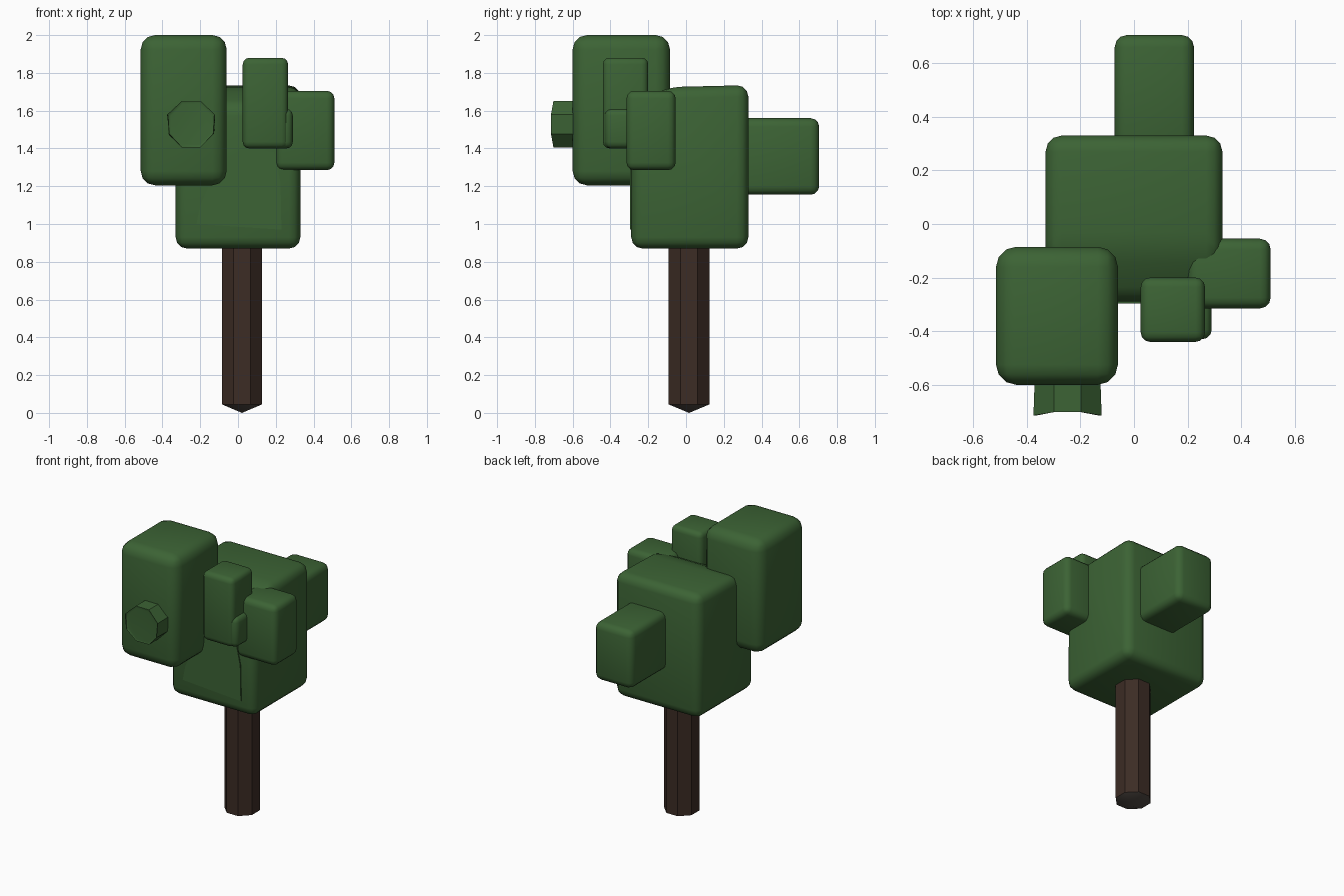
import bpy, bmesh, math
from mathutils import Vector

if "Cube" in bpy.data.objects:
    bpy.data.objects.remove(bpy.data.objects["Cube"])


def mat(name, col):
    m = bpy.data.materials.new(name)
    m.diffuse_color = (*col, 1)
    m.use_nodes = True
    m.node_tree.nodes["Principled BSDF"].inputs["Base Color"].default_value = m.diffuse_color
    return m


LEAF = mat("leaf green", (0.045, 0.125, 0.035))
BARK = mat("dark bark", (0.045, 0.025, 0.018))
CUT = mat("cut wood", (0.085, 0.07, 0.06))


def finish(name, bm, mats):
    bmesh.ops.recalc_face_normals(bm, faces=bm.faces)
    me = bpy.data.meshes.new(name)
    bm.to_mesh(me)
    bm.free()
    ob = bpy.data.objects.new(name, me)
    bpy.context.collection.objects.link(ob)
    for m in mats:
        me.materials.append(m)
    bpy.ops.object.select_all(action='DESELECT')
    ob.select_set(True)
    bpy.context.view_layer.objects.active = ob
    bpy.ops.object.shade_smooth_by_angle(angle=math.radians(32))
    return ob


def bevel(bm, width, edges=None):
    bmesh.ops.bevel(bm, geom=edges or bm.edges[:], offset=width, offset_type='OFFSET',
                    segments=3, profile=0.5, affect='EDGES', clamp_overlap=True)


def box(lo, hi):
    bm = bmesh.new()
    bmesh.ops.create_cube(bm, size=1)
    lo, hi = Vector(lo), Vector(hi)
    for v in bm.verts:
        v.co = Vector([lo[i] + (v.co[i] + 0.5) * (hi[i] - lo[i]) for i in range(3)])
    return bm


# rounded foliage blocks: low corner, high corner, rounding
blocks = {
    "tall_left_foliage": ((-0.515, -0.60, 1.205), (-0.06, -0.085, 2.0), 0.075),
    "right_foliage": ((0.2, -0.315, 1.285), (0.51, -0.055, 1.705), 0.04),
    "front_foliage": ((0.025, -0.44, 1.4), (0.265, -0.2, 1.88), 0.035),
    "front_foliage_step": ((0.06, -0.43, 1.4), (0.29, -0.21, 1.61), 0.035),
    "back_foliage": ((-0.072, 0.27, 1.155), (0.224, 0.705, 1.56), 0.045),
}
for name, (lo, hi, w) in blocks.items():
    bm = box(lo, hi)
    bevel(bm, w)
    finish(name, bm, [LEAF])

# main foliage block, its top sloping down toward the front
bm = bmesh.new()
profile = [(-0.29, 0.87), (0.33, 0.87), (0.33, 1.735), (-0.09, 1.725), (-0.29, 1.63)]
f = bm.faces.new([bm.verts.new((-0.33, y, z)) for y, z in profile])
ext = bmesh.ops.extrude_face_region(bm, geom=[f])
bmesh.ops.translate(bm, vec=(0.66, 0, 0),
                    verts=[g for g in ext['geom'] if isinstance(g, bmesh.types.BMVert)])
bmesh.ops.recalc_face_normals(bm, faces=bm.faces)
bevel(bm, 0.06)
finish("main_foliage", bm, [LEAF])

# faint raised panel on the front of the main block
bm = bmesh.new()
pts = [(-0.22, 1.0), (0.23, 0.97), (0.225, 1.22), (0.19, 1.38), (0.05, 1.4),
       (-0.07, 1.29), (-0.15, 1.21), (-0.2, 1.1)]
f = bm.faces.new([bm.verts.new((x, -0.297, z)) for x, z in pts])
ext = bmesh.ops.extrude_face_region(bm, geom=[f])
bmesh.ops.translate(bm, vec=(0, 0.009, 0),
                    verts=[g for g in ext['geom'] if isinstance(g, bmesh.types.BMVert)])
finish("front_panel", bm, [LEAF])

# octagonal knob on the tall block
bm = bmesh.new()
bmesh.ops.create_cone(bm, cap_ends=True, segments=8, radius1=0.132, radius2=0.132, depth=0.14)
for v in bm.verts:
    x, y, z = v.co
    a = math.pi / 8
    v.co = (-0.248 + x * math.cos(a) - y * math.sin(a), -0.632 + z,
            1.528 + x * math.sin(a) + y * math.cos(a))
bevel(bm, 0.015, [e for e in bm.edges if all(v.co.y < -0.69 for v in e.verts)])
finish("knob", bm, [LEAF])

# octagonal trunk with a shallow pointed foot
bm = bmesh.new()
n = 8
rings = []
for z in (0.045, 0.92):
    rings.append([bm.verts.new((0.021 + 0.115 * math.cos(math.pi * (2 * i + 1) / n),
                                0.016 + 0.117 * math.sin(math.pi * (2 * i + 1) / n), z))
                  for i in range(n)])
tip = bm.verts.new((0.021, 0.016, 0.0))
for i in range(n):
    j = (i + 1) % n
    bm.faces.new((rings[0][i], rings[0][j], rings[1][j], rings[1][i]))
    bm.faces.new((rings[0][j], rings[0][i], tip)).material_index = 1
bm.faces.new(rings[1])
finish("trunk", bm, [BARK, CUT])
